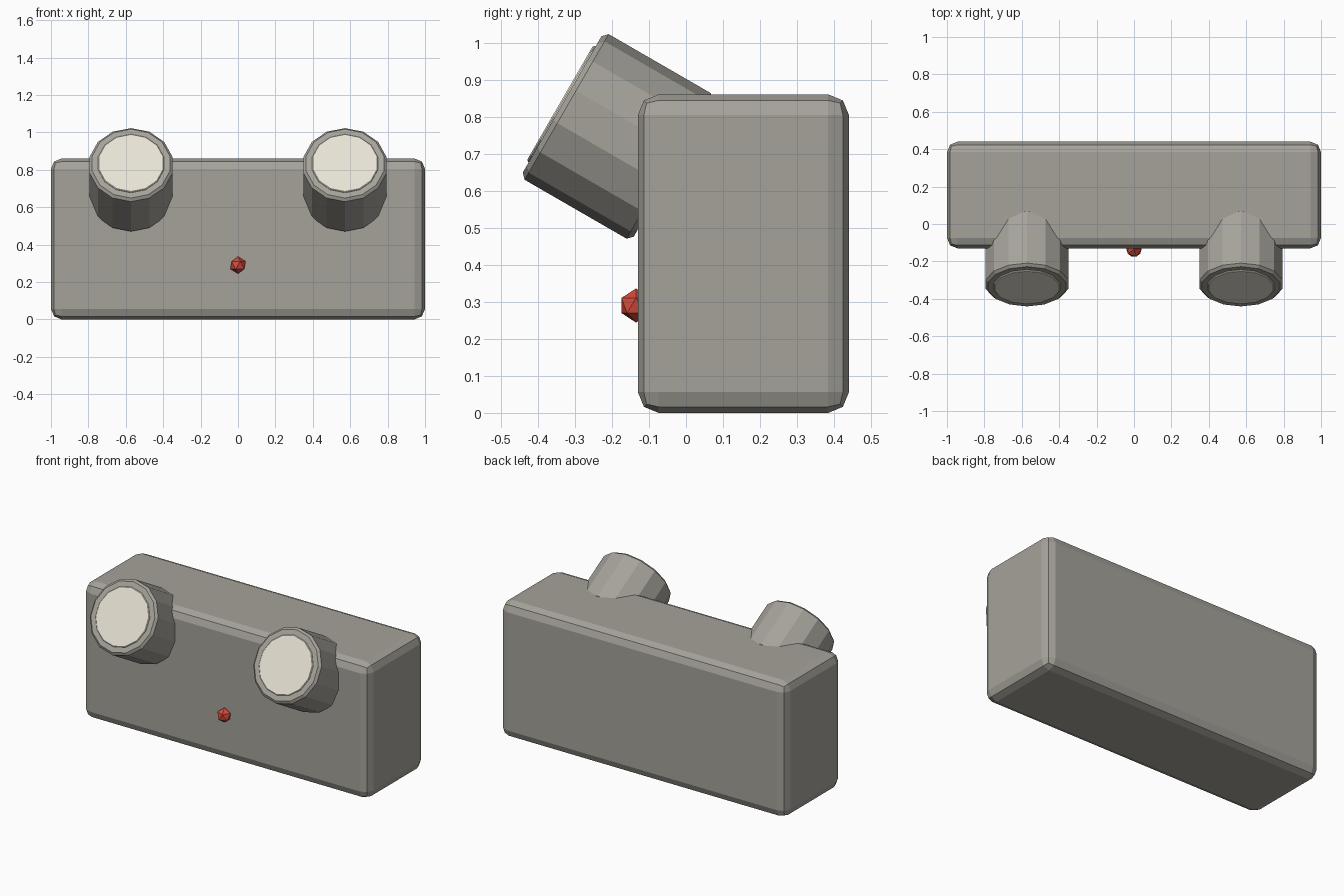
import bpy
import math
from mathutils import Matrix, Vector

cube = bpy.data.objects.get("Cube")
if cube:
    bpy.data.objects.remove(cube, do_unlink=True)


def material(name, colour):
    mat = bpy.data.materials.new(name)
    mat.use_nodes = True
    mat.diffuse_color = (*colour, 1)
    mat.node_tree.nodes["Principled BSDF"].inputs["Base Color"].default_value = (*colour, 1)
    return mat


grey = material("warm_grey_casing", (0.38, 0.365, 0.325))
cream = material("cream_lens", (0.80, 0.77, 0.66))
red = material("red_indicator", (0.65, 0.07, 0.045))


def finish(name, mat, bevel=0, segments=1):
    ob = bpy.context.object
    ob.name = name
    ob.data.materials.append(mat)
    if bevel:
        mod = ob.modifiers.new("edge_bevel", "BEVEL")
        mod.width = bevel
        mod.segments = segments
        mod.limit_method = "ANGLE"
        mod.angle_limit = math.radians(40)
    return ob


# Casing: a box with rounded edges
bpy.ops.mesh.primitive_cube_add(size=1, location=(0, 0.155, 0.43))
casing = bpy.context.object
casing.data.transform(Matrix.Diagonal((2, 0.57, 0.86, 1)))
finish("casing", grey, 0.056, 2)

# Lamp heads tilted upward, each with a slightly raised lens
TILT = math.radians(60)
AXIS = Vector((0, -math.sin(TILT), math.cos(TILT)))


def drum(name, mat, x, radius, start, end, bevel):
    base = Vector((x, 0.277, 0.48))
    bpy.ops.mesh.primitive_cylinder_add(
        vertices=14, radius=radius, depth=end - start,
        location=base + AXIS * (start + end) / 2, rotation=(TILT, 0, 0))
    finish(name, mat, bevel)


for side, x in (("right", -0.572), ("left", 0.572)):
    drum(side + "_lamp_head", grey, x, 0.227, 0.36, 0.706, 0.014)
    drum(side + "_lamp_lens", cream, x, 0.18, 0.66, 0.713, 0.004)

# Indicator light on the front
bpy.ops.mesh.primitive_ico_sphere_add(subdivisions=1, radius=0.046, location=(0, -0.135, 0.29))
finish("indicator_light", red)
